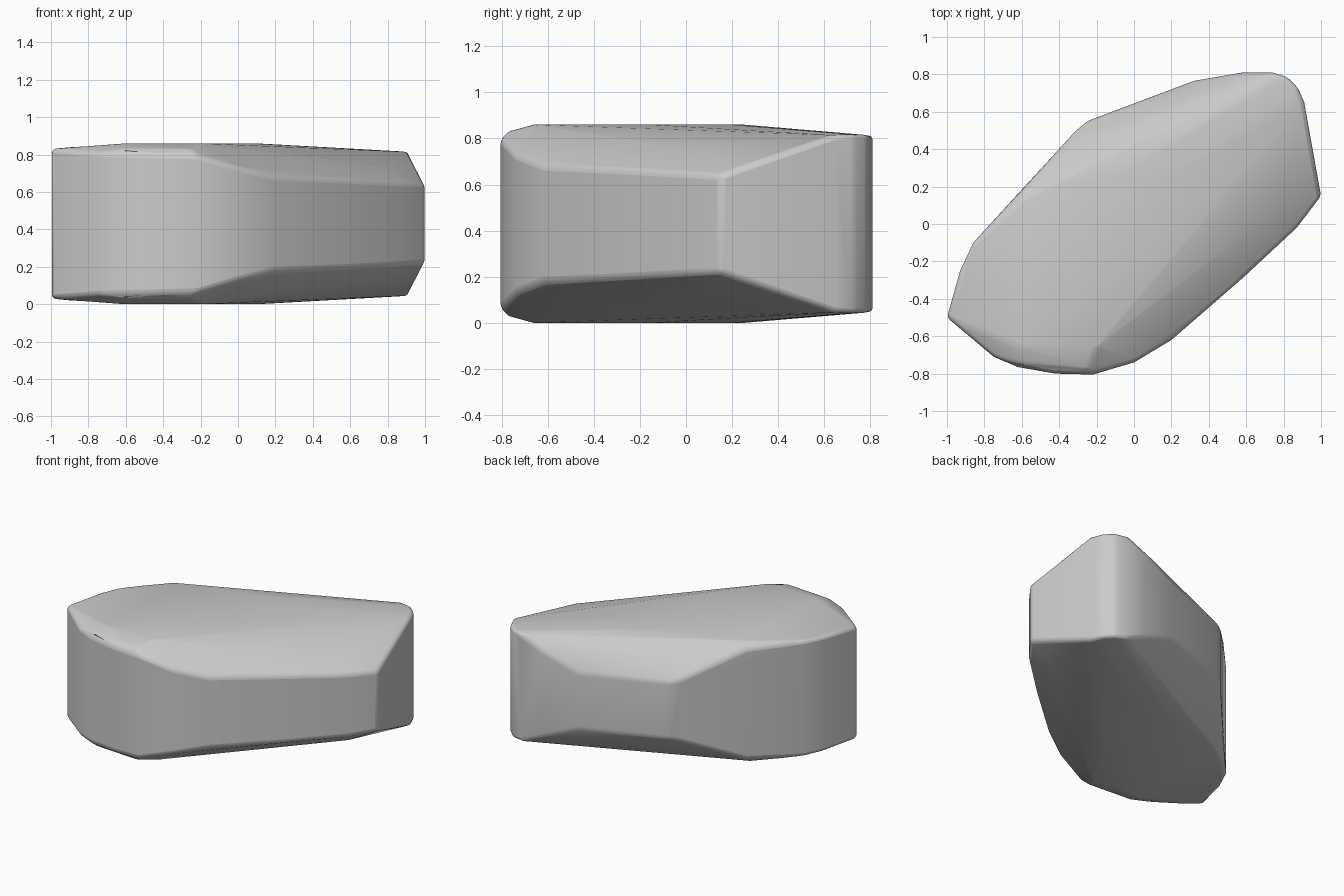
import bpy, bmesh, math

cube = bpy.data.objects.get("Cube")
if cube:
    bpy.data.objects.remove(cube, do_unlink=True)

MID = 0.43  # the stone is mirrored above and below this height

# upright wall: x, y, half height
wall = [
    (-1, -.5, .4), (-.9, -.58, .39), (-.75, -.71, .38), (-.62, -.765, .375),
    (-.42, -.8, .37), (-.22, -.805, .365), (0, -.74, .3), (.2, -.62, .25),
    (.58, -.29, .235), (.87, -.02, .22), (1, .15, .21), (.91, .65, .385),
    (.875, .73, .387), (.82, .785, .385), (.74, .81, .38), (.58, .81, .31),
    (.32, .765, .2), (-.25, .55, .2), (-.31, .5, .22), (-.6, .18, .39),
    (-.86, -.1, .41), (-.93, -.25, .407),
]
# softened shoulder between wall and cap
shoulder = [
    (-.6, -.74, .405), (-.25, -.77, .4), (.12, -.45, .36), (.8, .1, .31),
    (-.22, .44, .335), (.35, .66, .33),
]
# broad flat cap
cap = [(-.6, -.66, .43), (-.2, -.66, .43), (.08, -.15, .43),
       (.1, .2, .43), (-.1, .25, .43), (-.6, .12, .43)]

bm = bmesh.new()
for x, y, h in wall + shoulder + cap:
    for side in (-1, 1):
        bm.verts.new((x, y, MID + side * h))
hull = bmesh.ops.convex_hull(bm, input=bm.verts)
loose = [v for v in bm.verts if not v.link_faces]
bmesh.ops.delete(bm, geom=loose, context='VERTS')
bmesh.ops.dissolve_limit(bm, angle_limit=math.radians(1),
                         verts=bm.verts, edges=bm.edges)
bmesh.ops.recalc_face_normals(bm, faces=bm.faces)

mesh = bpy.data.meshes.new("stone")
bm.to_mesh(mesh)
bm.free()
stone = bpy.data.objects.new("stone", mesh)
bpy.context.collection.objects.link(stone)

# plain grey stone
grey = bpy.data.materials.new("stone grey")
grey.use_nodes = True
colour = (.6, .6, .6, 1)
grey.diffuse_color = colour
grey.node_tree.nodes["Principled BSDF"].inputs["Base Color"].default_value = colour
mesh.materials.append(grey)

# narrow rounding along the ridges, then smooth shading
bevel = stone.modifiers.new("soft ridges", 'BEVEL')
bevel.width = .025
bevel.segments = 3
bevel.limit_method = 'ANGLE'
bevel.angle_limit = math.radians(18)
bpy.context.view_layer.objects.active = stone
stone.select_set(True)
bpy.ops.object.shade_smooth_by_angle(angle=math.radians(35))
